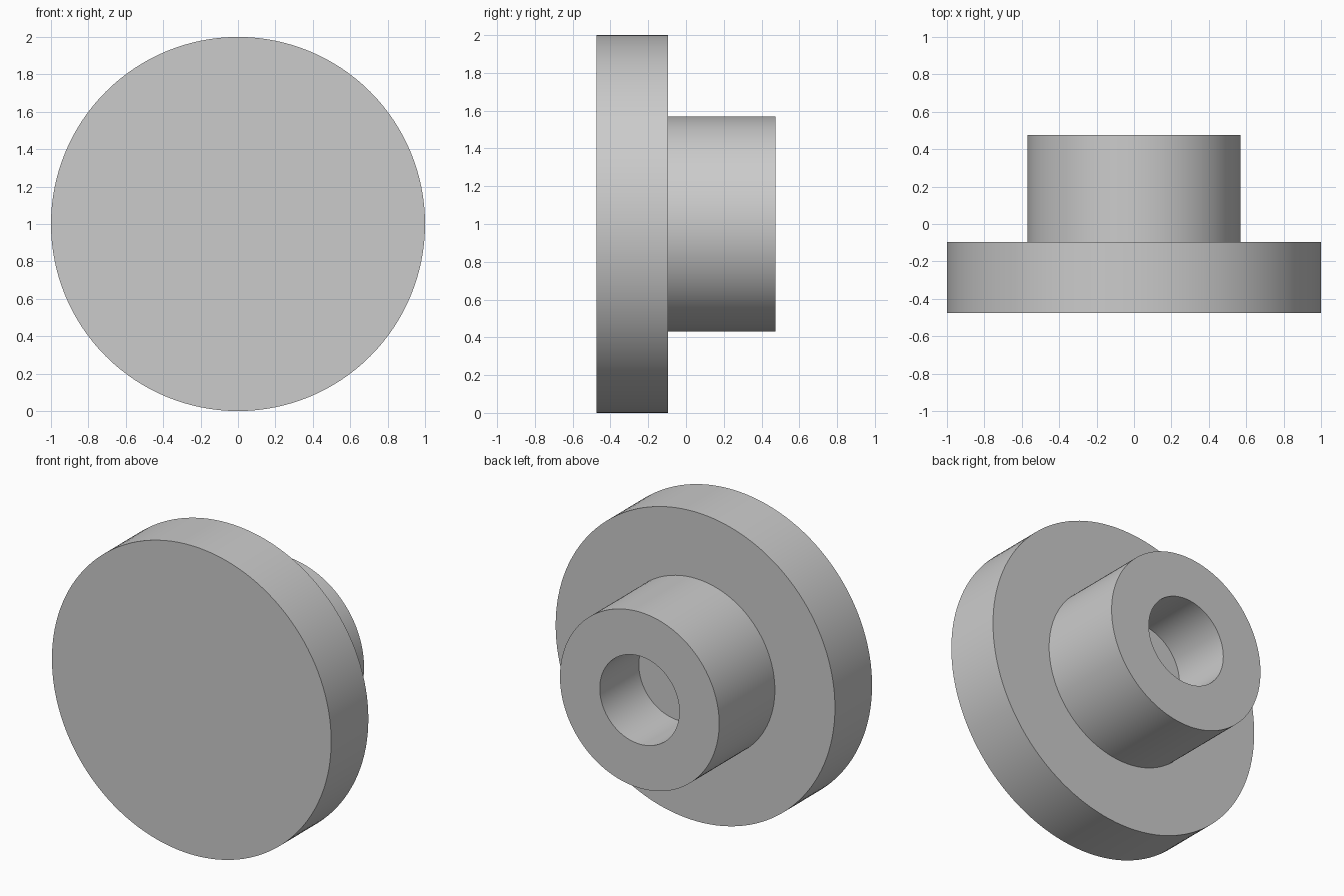
import bpy
import bmesh
import math
from mathutils import Matrix, Vector

cube = bpy.data.objects.get("Cube")
if cube:
    bpy.data.objects.remove(cube, do_unlink=True)

SEGMENTS = 128
FRONT, SHOULDER, BACK = -0.475, -0.095, 0.475
FLANGE_R, HUB_R, BORE_R = 1.0, 0.57, 0.285
BORE_FLOOR = BACK - 0.40

# Plain grey metal
grey = bpy.data.materials.new("grey_metal")
grey.use_nodes = True
colour = (0.6, 0.6, 0.6, 1.0)
grey.diffuse_color = colour
grey.node_tree.nodes["Principled BSDF"].inputs["Base Color"].default_value = colour


def lathe(name, profile):
    """Turn a (radius, y) profile around the horizontal y axis."""
    bm = bmesh.new()
    verts = [bm.verts.new((r, y, 0)) for r, y in profile]
    edges = [bm.edges.new(pair) for pair in zip(verts, verts[1:])]
    bmesh.ops.spin(bm, geom=verts + edges, cent=(0, 0, 0), axis=(0, 1, 0),
                   angle=math.tau, steps=SEGMENTS)
    bmesh.ops.remove_doubles(bm, verts=bm.verts, dist=0.0001)
    bmesh.ops.recalc_face_normals(bm, faces=bm.faces)
    bmesh.ops.transform(bm, matrix=Matrix.Translation(Vector((0, 0, FLANGE_R))),
                        verts=bm.verts)
    mesh = bpy.data.meshes.new(name)
    bm.to_mesh(mesh)
    bm.free()
    mesh.materials.append(grey)
    obj = bpy.data.objects.new(name, mesh)
    bpy.context.collection.objects.link(obj)
    bpy.ops.object.select_all(action="DESELECT")
    obj.select_set(True)
    bpy.context.view_layer.objects.active = obj
    bpy.ops.object.shade_smooth_by_angle(angle=math.radians(30))
    return obj


# Flange disc, hub and blind bore turned as one solid
lathe("flanged_hub", [
    (0, FRONT), (FLANGE_R, FRONT),
    (FLANGE_R, SHOULDER), (HUB_R, SHOULDER),
    (HUB_R, BACK), (BORE_R, BACK),
    (BORE_R, BORE_FLOOR), (0, BORE_FLOOR),
])
